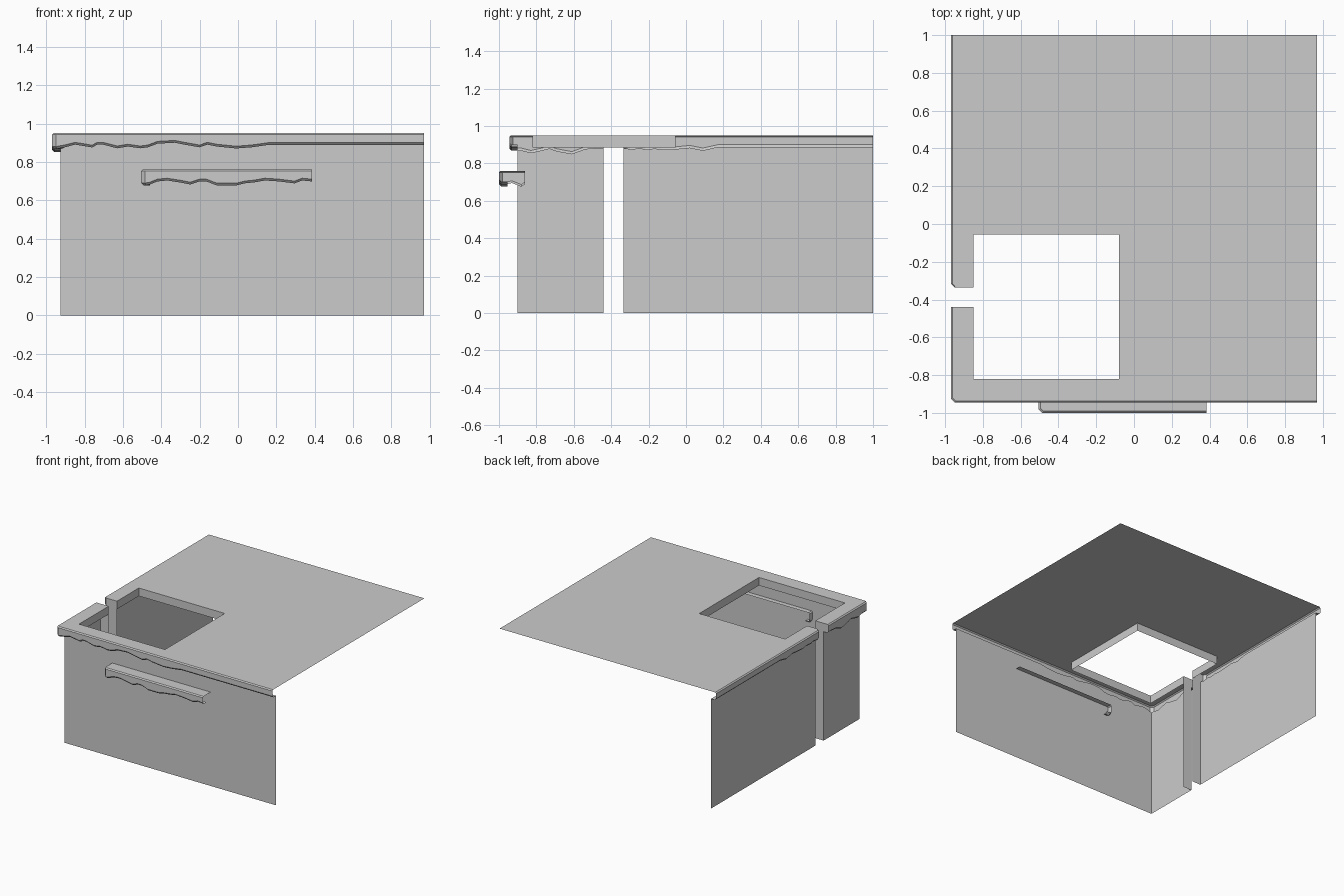
import bpy

if "Cube" in bpy.data.objects:
    bpy.data.objects.remove(bpy.data.objects["Cube"])

TOP = 0.95


def make_object(name, verts, faces):
    mesh = bpy.data.meshes.new(name)
    mesh.from_pydata(verts, [], faces)
    mesh.update()
    obj = bpy.data.objects.new(name, mesh)
    bpy.context.collection.objects.link(obj)
    return obj


def column(station, top):
    """Rim cross-section at one station: top bevel, face, bottom bevel, lip."""
    ox, oy, wx, wy, w = station

    def at(t, z):
        return (ox + (wx - ox) * t, oy + (wy - oy) * t, z)
    return [at(0.2, top), at(0, top - 0.008), at(0, w + 0.012), at(0.25, w), at(1, w)]


def strip(name, columns):
    """Skin neighbouring columns with quads."""
    n = len(columns[0])
    verts = [p for c in columns for p in c]
    faces = [(j * n + i, j * n + i + 1, (j + 1) * n + i + 1, (j + 1) * n + i)
             for j in range(len(columns) - 1) for i in range(n - 1)]
    return make_object(name, verts, faces)


def rim_and_wall(label, stations):
    cols = [column(s, TOP) for s in stations]
    strip(label + "_rim", cols)
    strip(label + "_wall", [[c[-1], (c[-1][0], c[-1][1], 0)] for c in cols])
    return cols


# key sizes: outer rim, wall plane, opening and entry gap
RX, RY, WX, WY, CH = -0.97, -0.945, -0.925, -0.9, 0.02
HX0, HX1, HY0, HY1 = -0.85, -0.08, -0.82, -0.055
GAP0, GAP1 = -0.44, -0.335

# dripping lower edge: (position along side, height)
back_wave = [(1, .888), (.17, .888), (.09, .87), (.02, .884), (-.06, .876),
             (-.13, .873), (-.165, .88), (-.22, .873), (-.245, .883), (-.3, .873)]
near_wave = [(GAP0, .882), (-.475, .883), (-.54, .877), (-.61, .851), (-.69, .866),
             (-.73, .88), (-.78, .868), (-.83, .857), (-.88, .87)]
front_wave = [(-.9, .877), (-.85, .89), (-.8, .882), (-.76, .875), (-.735, .89),
              (-.705, .89), (-.63, .871), (-.575, .88), (-.51, .871), (-.47, .876),
              (-.42, .895), (-.33, .9), (-.28, .89), (-.2, .876), (-.16, .89),
              (-.11, .88), (-.01, .87), (.07, .876), (.155, .888), (.97, .888)]

# back part of the left side, ending with a chamfer at the gap
rear = [(RX, y, WX, y, w) for y, w in back_wave]
rear += [(RX, GAP1 + CH, WX, GAP1 + CH, .88), (RX + CH, GAP1, WX, GAP1, .88)]
rear_cols = rim_and_wall("rear_left", rear)

# near part of the left side, chamfered corner, then the whole front
near = [(RX, y, WX, y, w) for y, w in near_wave]
near += [(RX, RY + CH, WX, WY, .868), (RX + CH, RY, WX, WY, .868)]
near += [(x, RY, x, WY, w) for x, w in front_wave]
near_cols = rim_and_wall("front", near)

# entry gap jambs
for name, col, flip in (("gap_jamb_rear", rear_cols[-1], False),
                        ("gap_jamb_front", near_cols[0], True)):
    y = col[-1][1]
    ring = col + [(WX, y, 0), (HX0, y, 0), (HX0, y, TOP)]
    if flip:
        ring.reverse()
    make_object(name, ring, [tuple(range(len(ring)))])

# top sheet, a single outline running round the opening
hole = [(HX0, GAP1), (HX0, HY1), (HX1, HY1), (HX1, HY0), (HX0, HY0), (HX0, GAP0)]
outline = [c[0] for c in rear_cols] + [(x, y, TOP) for x, y in hole]
outline += [c[0] for c in near_cols] + [(.97, 1, TOP)]
make_object("top_sheet", outline, [tuple(range(len(outline)))])

# short walls inside the opening
strip("opening_sides", [[(x, y, TOP), (x, y, .885)] for x, y in hole])

# small ledge poking through the front wall
LX, LY, LTOP, LB, LI = -0.505, -1.0, 0.76, -0.86, 0.045
ledge_wave = [(-.46, .682), (-.42, .698), (-.37, .703), (-.3, .692), (-.25, .682),
              (-.2, .698), (-.165, .698), (-.11, .677), (-.01, .677), (.035, .688),
              (.085, .693), (.14, .703), (.215, .698), (.295, .688), (.335, .703),
              (.385, .698)]
ledge = [(LX, y, LX + LI, y, w)
         for y, w in ((LB, .69), (-.88, .675), (-.93, .695), (-.955, .69))]
ledge += [(LX, LY + CH, LX + LI, LY + LI, .678), (LX + CH, LY, LX + LI, LY + LI, .678)]
ledge += [(x, LY, x, LY + LI, w) for x, w in ledge_wave]
ledge_cols = [column(s, LTOP) for s in ledge]
strip("ledge_rim", ledge_cols)
ledge_outline = [c[0] for c in ledge_cols] + [(.385, LB, LTOP)]
make_object("ledge_top", ledge_outline, [tuple(range(len(ledge_outline)))])
